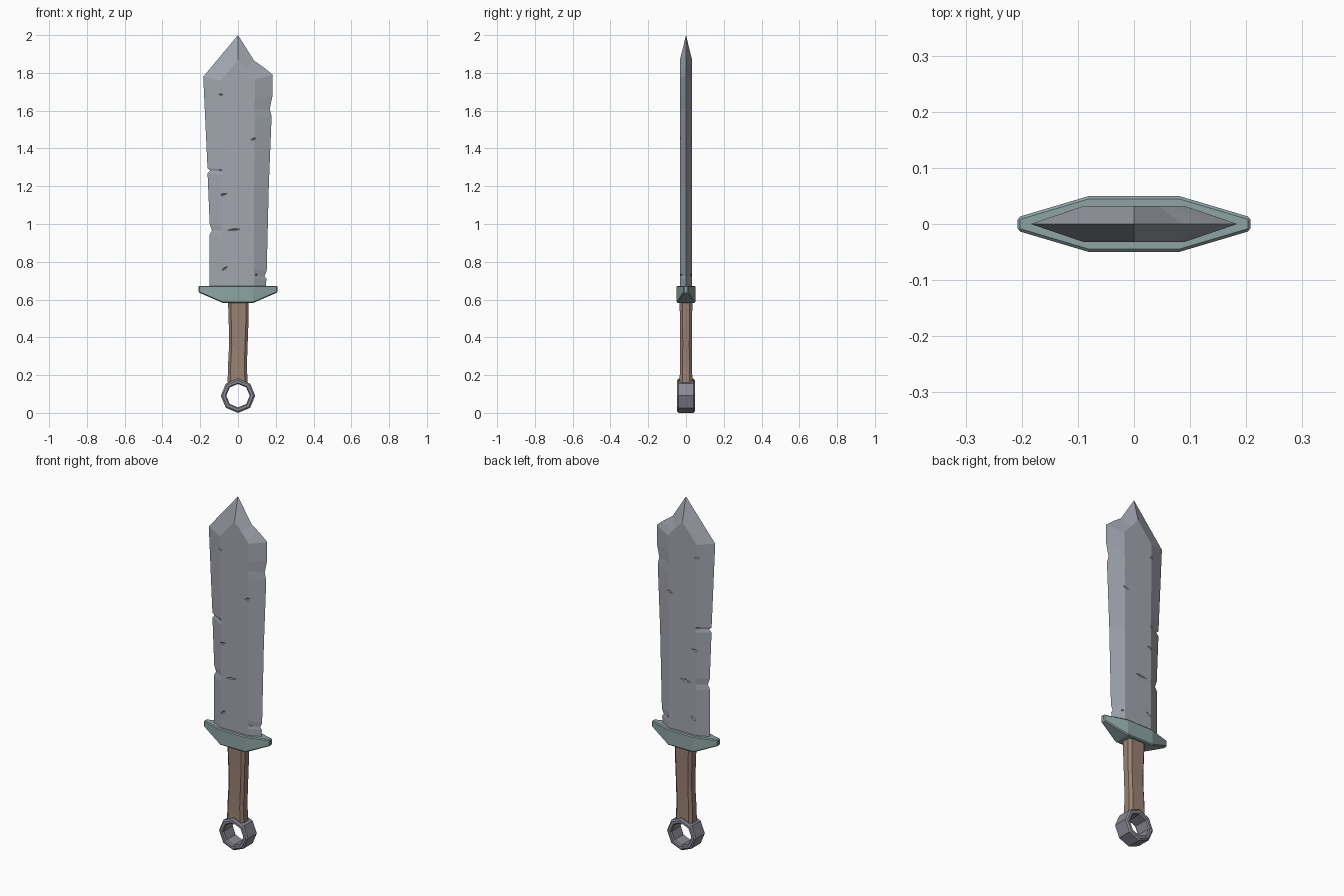
import bpy, bmesh
from math import sin, cos, pi
from mathutils import Matrix, Vector

if "Cube" in bpy.data.objects:
    bpy.data.objects.remove(bpy.data.objects["Cube"])


def material(name, rgb):
    m = bpy.data.materials.new(name)
    m.diffuse_color = (*rgb, 1)
    m.use_nodes = True
    m.node_tree.nodes["Principled BSDF"].inputs["Base Color"].default_value = m.diffuse_color
    return m


def finish(name, bm, mat=None, bevel=0):
    bmesh.ops.recalc_face_normals(bm, faces=bm.faces)
    me = bpy.data.meshes.new(name)
    bm.to_mesh(me)
    bm.free()
    ob = bpy.data.objects.new(name, me)
    bpy.context.collection.objects.link(ob)
    if mat:
        me.materials.append(mat)
    if bevel:
        b = ob.modifiers.new("worn_edges", 'BEVEL')
        b.width, b.segments, b.limit_method = bevel, 1, 'ANGLE'
    return ob


def loft(rings, closed=False):
    """Skin a list of equal-length vertex rings, capped unless closed."""
    bm = bmesh.new()
    vs = [[bm.verts.new(p) for p in r] for r in rings]
    n = len(vs[0])
    for a, b in zip(vs, vs[1:] + vs[:1] if closed else vs[1:]):
        for i in range(n):
            j = (i + 1) % n
            bm.faces.new((a[i], a[j], b[j], b[i]))
    if not closed:
        bm.faces.new(vs[0])
        bm.faces.new(vs[-1])
    return bm


steel = material("steel", (0.36, 0.38, 0.43))
teal = material("guard_metal", (0.27, 0.37, 0.37))
wood = material("wood", (0.32, 0.22, 0.17))
iron = material("iron", (0.25, 0.25, 0.30))

# Blade: chipped cutting edge (outer x, z) paired with the flat's border (inner x, z)
T = 0.032
outline = [
    (0.148, 0.66, 0.085, 0.66), (0.150, 0.71, 0.085, 0.71), (0.140, 0.725, 0.085, 0.73),
    (0.152, 0.75, 0.085, 0.76), (0.163, 1.20, 0.085, 1.20), (0.178, 1.57, 0.088, 1.55),
    (0.168, 1.61, 0.086, 1.61), (0.183, 1.68, 0.090, 1.67), (0.184, 1.79, 0.090, 1.765),
    (0.135, 1.83, 0.070, 1.79), (0.085, 1.865, 0.045, 1.82), (0.0, 2.0, 0.0, 1.87),
    (-0.184, 1.78, -0.090, 1.76), (-0.163, 1.33, -0.085, 1.34), (-0.161, 1.295, -0.083, 1.29),
    (-0.146, 1.283, -0.083, 1.28), (-0.161, 1.268, -0.085, 1.26), (-0.150, 1.00, -0.085, 1.0),
    (-0.138, 0.965, -0.083, 0.965), (-0.152, 0.94, -0.085, 0.93), (-0.152, 0.66, -0.085, 0.66),
]
bm = loft([[(xi, -T, zi) for _, _, xi, zi in outline],
           [(xo, 0, zo) for xo, zo, _, _ in outline],
           [(xi, T, zi) for _, _, xi, zi in outline]])
blade = finish("blade", bm, steel)

# Battle scars: slim diamond cuts on both faces of the blade (x, z, length, tilt)
scars = [(-0.095, 1.285, 0.05, 0.1), (-0.08, 1.155, 0.05, -0.25), (-0.02, 0.97, 0.07, -0.1),
         (-0.07, 0.765, 0.04, -0.6), (0.085, 1.45, 0.045, -0.3), (0.10, 0.73, 0.06, 0.05),
         (-0.09, 1.685, 0.04, 0.1)]
bm = bmesh.new()
for x, z, length, tilt in scars:
    depth = T * min(1, (0.165 - abs(x)) / 0.08)
    for side in (-1, 1):
        place = (Matrix.Translation((x, side * depth, z)) @ Matrix.Rotation(tilt, 4, 'Y')
                 @ Matrix.Diagonal((length / 2, 0.006, 0.006, 1)))
        ends = [place @ Vector(p) for p in ((-1, 0, 0), (1, 0, 0))]
        mid = [place @ Vector(p) for p in ((0, 1, 0), (0, 0, 1), (0, -1, 0), (0, 0, -1))]
        ends, mid = ([bm.verts.new(p) for p in ps] for ps in (ends, mid))
        for i in range(4):
            bm.faces.new((ends[0], mid[i], mid[i - 1]))
            bm.faces.new((ends[1], mid[i - 1], mid[i]))
cutter = finish("scar_cutter", bm)
cutter.hide_render = True
cut = blade.modifiers.new("scars", 'BOOLEAN')
cut.operation, cut.solver, cut.object = 'DIFFERENCE', 'EXACT', cutter
bpy.context.view_layer.objects.active = blade
bpy.ops.object.modifier_apply(modifier=cut.name)
bpy.data.objects.remove(cutter)

# Guard: rectangular stations along x, tapering to blunt tips
stations = [(0.208, 0.012, 0.637), (0.08, 0.05, 0.582)]
stations = [(-x, y, z) for x, y, z in stations] + stations[::-1]
finish("guard", loft([[(x, -y, lo), (x, y, lo), (x, y, 0.673), (x, -y, 0.673)]
                      for x, y, lo in stations]), teal, 0.005)

# Handle: chamfered grip with a gentle bend and waist (z, centre x, half width, half depth)
rings = []
for z, cx, a, b in [(0.16, -0.002, 0.053, 0.034), (0.25, -0.003, 0.050, 0.032),
                    (0.36, 0.002, 0.049, 0.031), (0.47, 0.003, 0.052, 0.032),
                    (0.60, 0.002, 0.055, 0.034)]:
    c = 0.014
    quad = [(a, b - c), (a - c, b)]
    half = quad + [(-x, y) for x, y in quad[::-1]]
    rings.append([(cx + x, y, z) for x, y in half + [(-x, -y) for x, y in half]])
finish("handle", loft(rings), wood)

# Pommel ring: eight-sided, chamfered band
profile = [(0.062, -0.040), (0.068, -0.047), (0.082, -0.047), (0.091, -0.040)]
profile += [(r, -y) for r, y in profile[::-1]]
finish("pommel_ring", loft([[(r * sin(k * pi / 4), y, 0.091 + r * cos(k * pi / 4))
                             for r, y in profile] for k in range(8)], closed=True), iron)
